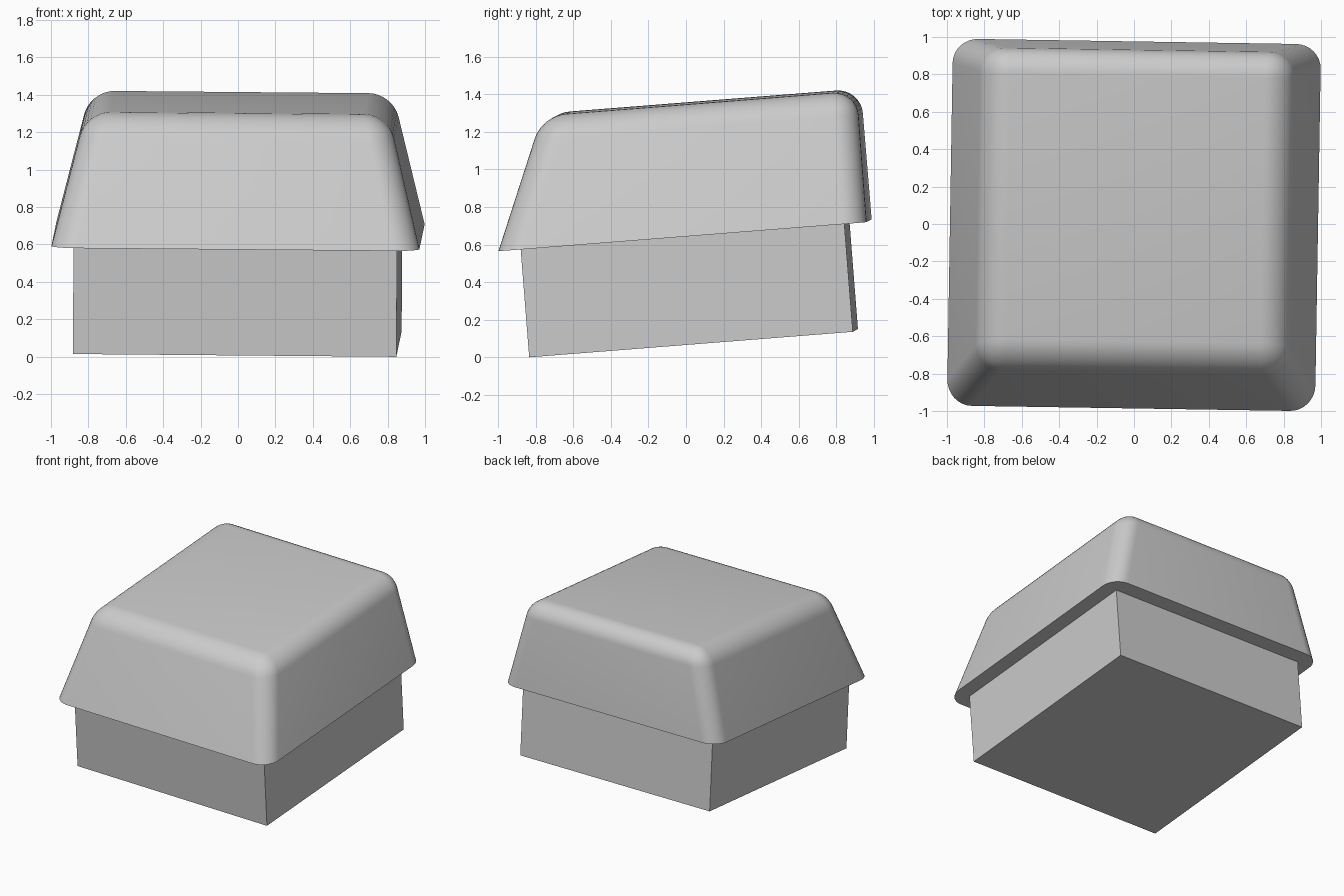
import bpy, bmesh
from math import radians
from mathutils import Euler

cube = bpy.data.objects.get("Cube")
if cube:
    bpy.data.objects.remove(cube, do_unlink=True)

# Shared slight lean of the whole button
TILT = Euler((radians(4.5), radians(0.5), radians(-0.9)))
PIVOT = (0, -0.005, 0.65)

grey = bpy.data.materials.new("plain grey")
grey.use_nodes = True
COLOR = (0.6, 0.6, 0.6, 1)
grey.diffuse_color = COLOR
grey.node_tree.nodes["Principled BSDF"].inputs["Base Color"].default_value = COLOR


def tapered_box(name, half, bottom, top, side=0, front=0, bevel=0):
    """Square box whose top is drawn in at the sides and front."""
    bm = bmesh.new()
    bmesh.ops.create_cube(bm, size=2)
    for v in bm.verts:
        upper = v.co.z > 0
        v.co.x *= half - side * upper
        v.co.y *= half - front * (upper and v.co.y < 0)
        v.co.z = top if upper else bottom
    if bevel:
        # Round every edge except the bottom rim
        edges = [e for e in bm.edges if any(v.co.z > bottom + 0.01 for v in e.verts)]
        bmesh.ops.bevel(bm, geom=edges, offset=bevel, offset_type='OFFSET',
                        segments=8, profile=0.5, affect='EDGES')
    bmesh.ops.recalc_face_normals(bm, faces=bm.faces)
    mesh = bpy.data.meshes.new(name)
    bm.to_mesh(mesh)
    bm.free()
    mesh.materials.append(grey)
    obj = bpy.data.objects.new(name, mesh)
    bpy.context.collection.objects.link(obj)
    obj.location = PIVOT
    obj.rotation_euler = TILT
    return obj


# Square stem, then the rounded cap with an upright back
tapered_box("base_block", 0.865, -0.577, 0)
cap = tapered_box("cap", 0.984, 0, 0.7, side=0.175, front=0.286, bevel=0.13)

bpy.ops.object.select_all(action='DESELECT')
cap.select_set(True)
bpy.context.view_layer.objects.active = cap
bpy.ops.object.shade_smooth_by_angle(angle=radians(30))
